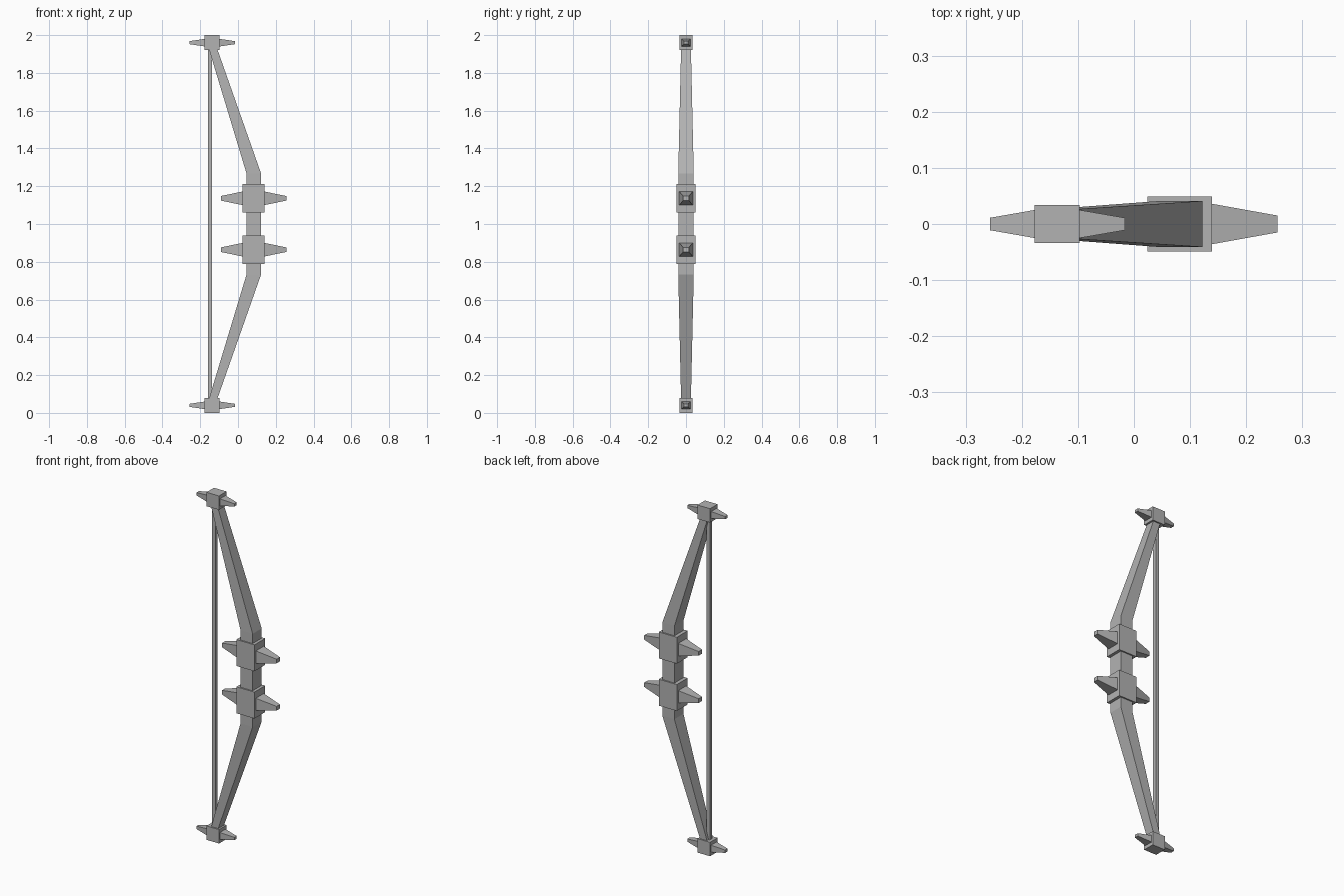
import bpy, bmesh
from mathutils import Vector

cube = bpy.data.objects.get("Cube")
if cube:
    bpy.data.objects.remove(cube, do_unlink=True)

grey = bpy.data.materials.new("plain_grey")
grey.use_nodes = True
colour = (0.45, 0.45, 0.45, 1)
grey.diffuse_color = colour
grey.node_tree.nodes["Principled BSDF"].inputs["Base Color"].default_value = colour


def loft(name, rings):
    """Skin a closed, capped solid through a list of four-cornered rings."""
    bm = bmesh.new()
    loops = [[bm.verts.new(p) for p in ring] for ring in rings]
    for a, b in zip(loops, loops[1:]):
        for i in range(4):
            j = (i + 1) % 4
            bm.faces.new((a[i], a[j], b[j], b[i]))
    bm.faces.new(loops[0])
    bm.faces.new(loops[-1])
    bmesh.ops.recalc_face_normals(bm, faces=bm.faces)
    mesh = bpy.data.meshes.new(name)
    bm.to_mesh(mesh)
    bm.free()
    mesh.materials.append(grey)
    obj = bpy.data.objects.new(name, mesh)
    bpy.context.collection.objects.link(obj)
    return obj


def flat_ring(x0, x1, y, z):
    """Horizontal rectangle."""
    return [(x0, -y, z), (x1, -y, z), (x1, y, z), (x0, y, z)]


def upright_ring(x, y, h, z):
    """Rectangle facing along x."""
    return [(x, -y, z - h), (x, y, z - h), (x, y, z + h), (x, -y, z + h)]


def block_with_spikes(name, x0, x1, y, h, z, reach, base, tip):
    """Square block with a tapered spike on its left and right."""
    loft(name + "_block", [flat_ring(x0, x1, y, z - h), flat_ring(x0, x1, y, z + h)])
    for side, start, end in (("right", x0, reach[0]), ("left", x1, reach[1])):
        loft(f"{name}_{side}_spike", [upright_ring(start, *base, z),
                                      upright_ring(end, *tip, z)])


# Bow body: straight grip with tapering limbs, mirrored about mid height
upper = [(0.045, 0.122, 0.041, 0.268), (-0.155, -0.111, 0.026, 0.93)]
stations = [(a, b, y, -z) for a, b, y, z in reversed(upper)] + upper
loft("bow_body", [flat_ring(a, b, y, 1 + z) for a, b, y, z in stations])

# Bowstring
loft("bowstring", [flat_ring(-0.159, -0.137, 0.011, z) for z in (0.06, 1.94)])

# Spiked blocks on the grip and limb tips
for label, sign in (("lower", -1), ("upper", 1)):
    block_with_spikes(label + "_grip", 0.024, 0.139, 0.049, 0.076, 1 + sign * 0.136,
                      (-0.091, 0.256), (0.036, 0.036), (0.015, 0.012))
    block_with_spikes(label + "_tip", -0.177, -0.097, 0.034, 0.04, 1 + sign * 0.96,
                      (-0.257, -0.016), (0.025, 0.02), (0.011, 0.008))
